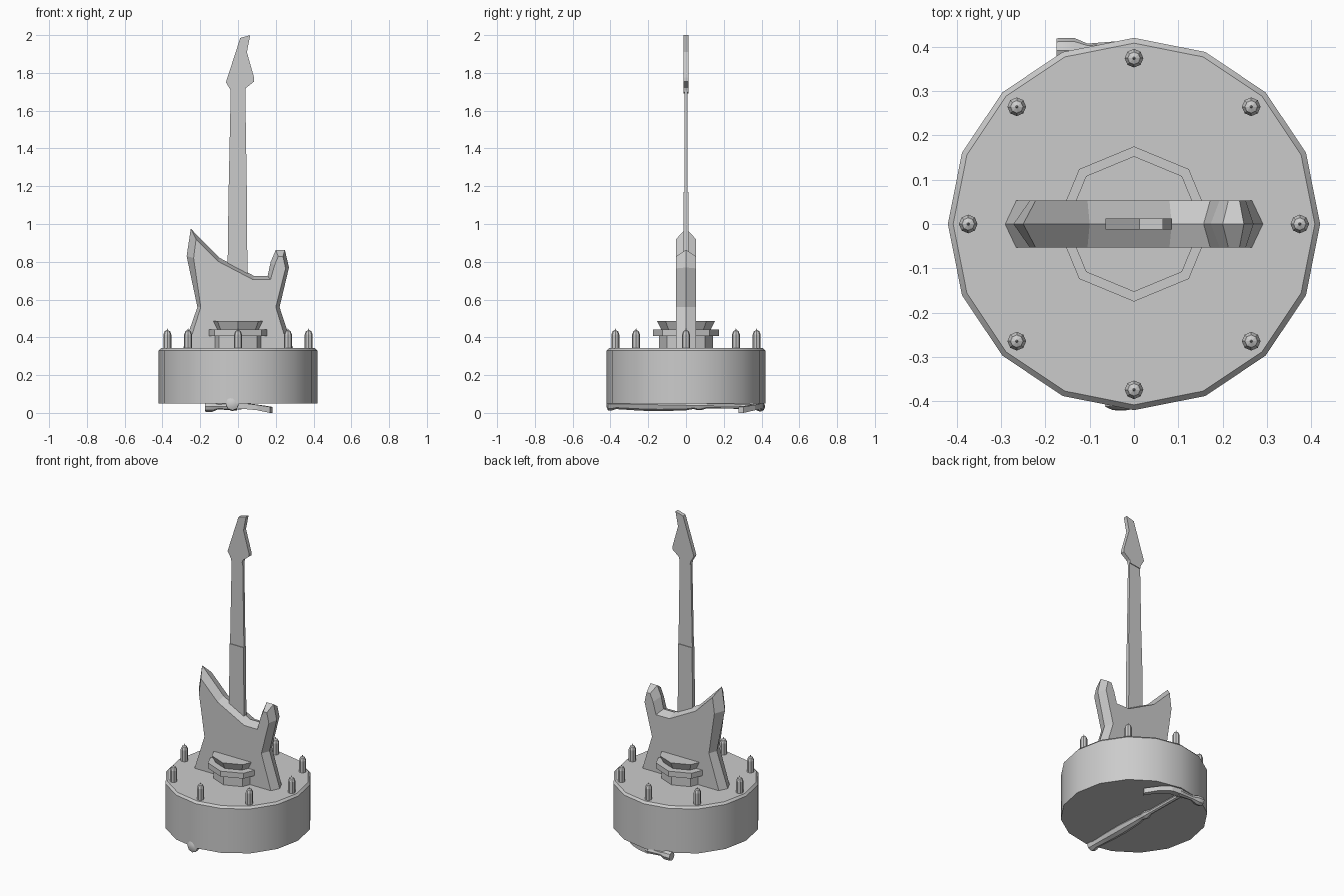
import bpy, bmesh
from math import sin, cos, tau
from mathutils import Vector


def loft(name, rings, smooth=False):
    """Skin a stack of equal-length vertex rings and cap both ends."""
    bm = bmesh.new()
    vs = [[bm.verts.new(p) for p in r] for r in rings]
    n = len(vs[0])
    for a, b in zip(vs, vs[1:]):
        for i in range(n):
            j = (i + 1) % n
            bm.faces.new((a[i], a[j], b[j], b[i]))
    bm.faces.new(vs[0][::-1])
    bm.faces.new(vs[-1])
    bmesh.ops.recalc_face_normals(bm, faces=bm.faces)
    me = bpy.data.meshes.new(name)
    bm.to_mesh(me)
    bm.free()
    ob = bpy.data.objects.new(name, me)
    bpy.context.collection.objects.link(ob)
    if smooth:
        bpy.ops.object.select_all(action='DESELECT')
        bpy.context.view_layer.objects.active = ob
        ob.select_set(True)
        bpy.ops.object.shade_smooth_by_angle(angle=0.55)
    return ob


def lathe(name, profile, sides, origin=(0, 0, 0), axis=(0, 0, 1), smooth=False):
    """Turn (radius, distance) pairs around an axis."""
    q = Vector((0, 0, 1)).rotation_difference(Vector(axis))
    o = Vector(origin)
    rings = [[o + q @ Vector((r * cos(tau * i / sides), r * sin(tau * i / sides), h))
              for i in range(sides)] for r, h in profile]
    return loft(name, rings, smooth)


def slab(name, layers):
    """Stack front-view outlines [(y, outline)] through the depth."""
    return loft(name, [[(x, y, z) for x, z in pts] for y, pts in layers])


# Round base
lathe("base", [(0.42, 0.05), (0.42, 0.33), (0.408, 0.343)], 16, smooth=True)

# Studs around the rim
for i in range(8):
    a = tau * i / 8
    lathe("stud", [(0.021, 0.335), (0.021, 0.415), (0.014, 0.433), (0.003, 0.438), (0.001, 0.448)],
          8, (0.374 * cos(a), 0.374 * sin(a), 0))

# Stepped octagonal socket holding the guitar
lathe("socket_foot", [(0.143, 0.335), (0.143, 0.41)], 8)
lathe("socket_collar", [(0.175, 0.408), (0.175, 0.442)], 8)
lathe("socket_rim", [(0.13, 0.44), (0.153, 0.486)], 8)

# Guitar body: wide middle outline, smaller front and back outlines
outer = [(0.295, 0.33), (0.22, 0.56), (0.27, 0.77), (0.248, 0.863), (0.2, 0.863), (0.173, 0.80),
         (0.157, 0.725), (0.085, 0.725), (-0.1, 0.822), (-0.25, 0.975), (-0.272, 0.83),
         (-0.215, 0.56), (-0.295, 0.33)]
inner = [(0.27, 0.33), (0.2, 0.56), (0.252, 0.765), (0.238, 0.828), (0.213, 0.828), (0.193, 0.78),
         (0.172, 0.705), (0.08, 0.705), (-0.105, 0.802), (-0.222, 0.92), (-0.235, 0.82),
         (-0.197, 0.56), (-0.27, 0.33)]
slab("guitar_body", [(-0.053, inner), (0, outer), (0.053, inner)])

# Neck heel, neck and headstock
heel = [(-0.056, 0.70), (0.05, 0.70), (0.047, 1.17), (-0.05, 1.17)]
neck = [(-0.05, 1.16), (0.047, 1.16), (0.038, 1.73), (-0.038, 1.73)]
head = [(-0.037, 1.69), (0.036, 1.70), (0.042, 1.72), (0.086, 1.755), (0.085, 1.775),
        (0.047, 1.91), (0.065, 2.0), (0.012, 1.985), (-0.064, 1.75), (-0.04, 1.71)]
for name, t, pts in (("neck_heel", 0.012, heel), ("neck", 0.008, neck), ("headstock", 0.0125, head)):
    slab(name, [(-t, pts), (t, pts)])

# Hammer under the base: turned handle running front to back
lathe("hammer_handle",
      [(0.018, 0), (0.035, 0.008), (0.034, 0.03), (0.027, 0.05), (0.033, 0.18), (0.034, 0.28),
       (0.027, 0.42), (0.019, 0.46), (0.025, 0.48), (0.025, 0.50), (0.014, 0.53), (0.014, 0.80)],
      8, (-0.03, -0.42, 0.048), (0, 1, -0.018), True)

# Striking face with its narrow throat
lathe("hammer_face", [(0.026, 0), (0.028, 0.006), (0.028, 0.04), (0.015, 0.07), (0.019, 0.12), (0.022, 0.17)],
      8, (-0.175, 0.392, 0.034), (1, 0, 0), True)

# Curved tapering claw
claw = [(-0.03, 0.392, 0.036, 0.02, 0.019), (0.04, 0.383, 0.036, 0.018, 0.015),
        (0.11, 0.35, 0.028, 0.015, 0.014), (0.175, 0.292, 0.016, 0.013, 0.016)]
loft("hammer_claw", [[(x + s * w * 0.5, y + s * w, z + t * h)
                      for s, t in ((-1, -1), (1, -1), (1, 1), (-1, 1))]
                     for x, y, z, w, h in claw])
